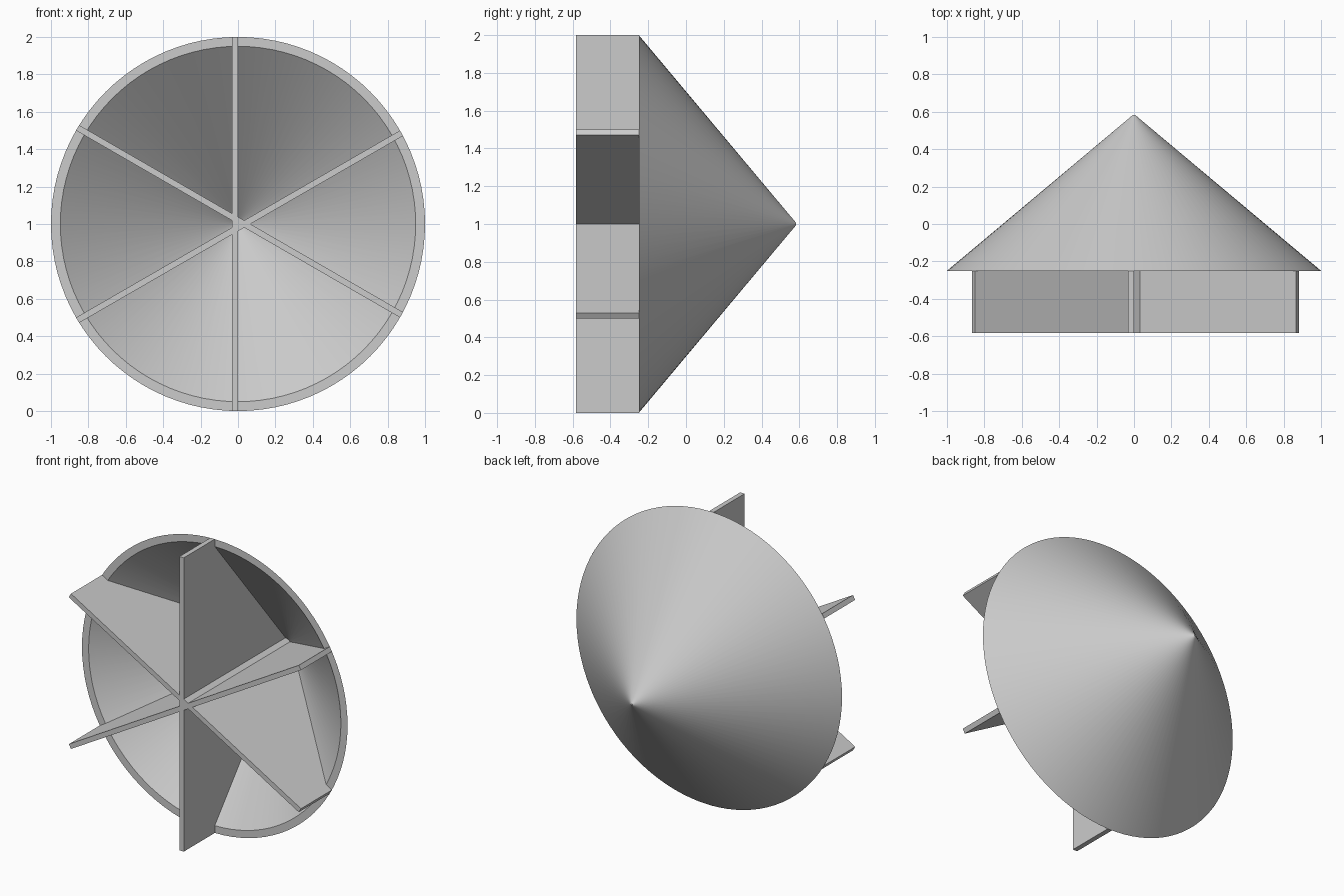
import bpy
import bmesh
from math import cos, sin, tau, radians

if "Cube" in bpy.data.objects:
    bpy.data.objects.remove(bpy.data.objects["Cube"])

SEGMENTS = 96
RIM_Y, FRONT_Y, TIP_Y = -0.25, -0.583, 0.583
THICK = 0.033

grey = bpy.data.materials.new("light_grey")
grey.use_nodes = True
colour = (0.6, 0.6, 0.6, 1)
grey.diffuse_color = colour
grey.node_tree.nodes["Principled BSDF"].inputs["Base Color"].default_value = colour


def finish(name, bm):
    bmesh.ops.recalc_face_normals(bm, faces=bm.faces)
    mesh = bpy.data.meshes.new(name)
    bm.to_mesh(mesh)
    bm.free()
    mesh.materials.append(grey)
    obj = bpy.data.objects.new(name, mesh)
    bpy.context.collection.objects.link(obj)
    obj.location.z = 1
    return obj


# Hollow cone: outer wall, flat rim and inner wall turned about the y axis
bm = bmesh.new()
profile = [(0.006, TIP_Y), (1, RIM_Y), (0.95, RIM_Y), (0.004, TIP_Y - 0.043)]
rings = [[bm.verts.new((r * cos(tau * i / SEGMENTS), y, r * sin(tau * i / SEGMENTS)))
          for i in range(SEGMENTS)] for r, y in profile]
for a, b in zip(rings, rings[1:]):
    for i in range(SEGMENTS):
        j = (i + 1) % SEGMENTS
        bm.faces.new((a[i], a[j], b[j], b[i]))
bm.faces.new(rings[0])
bm.faces.new(rings[-1])
cone = finish("cone_shell", bm)
bpy.ops.object.select_all(action='DESELECT')
cone.select_set(True)
bpy.context.view_layer.objects.active = cone
bpy.ops.object.shade_smooth_by_angle(angle=radians(30))

# Three full-width plates crossing at the axis, pointed to fit inside the cone
outline = [(-1, FRONT_Y), (1, FRONT_Y), (1, RIM_Y), (0.975, RIM_Y),
           (0, TIP_Y - 0.025), (-0.975, RIM_Y), (-1, RIM_Y)]
for k in range(3):
    bm = bmesh.new()
    face = bm.faces.new([bm.verts.new((0, y, r)) for r, y in outline])
    side = bmesh.ops.extrude_face_region(bm, geom=[face])
    verts = [v for v in side["geom"] if isinstance(v, bmesh.types.BMVert)]
    bmesh.ops.translate(bm, verts=verts, vec=(-THICK, 0, 0))
    plate = finish(f"cross_plate_{k + 1}", bm)
    plate.rotation_euler.y = k * tau / 3
